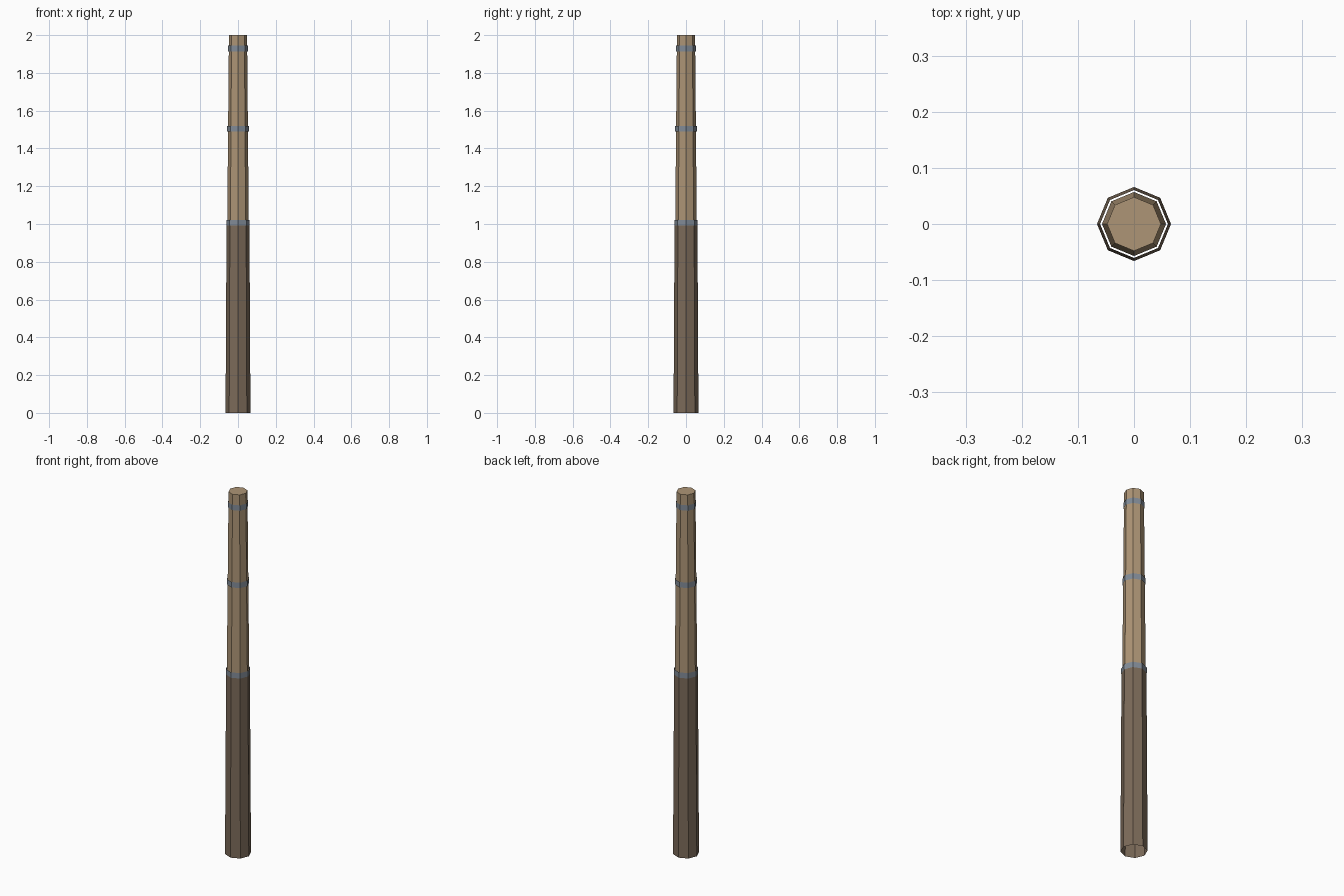
import bpy, math

if "Cube" in bpy.data.objects:
    bpy.data.objects.remove(bpy.data.objects["Cube"])


def material(name, rgb):
    m = bpy.data.materials.new(name)
    m.diffuse_color = (*rgb, 1)
    m.use_nodes = True
    m.node_tree.nodes["Principled BSDF"].inputs["Base Color"].default_value = m.diffuse_color
    return m


def tube(name, r0, r1, z0, z1, mat, cap_top=False):
    # eight-sided tapered tube with corners on the x and y axes
    n = 8
    verts = [(r * math.cos(math.tau * i / n), r * math.sin(math.tau * i / n), z)
             for r, z in ((r0, z0), (r1, z1)) for i in range(n)]
    faces = [(i, (i + 1) % n, n + (i + 1) % n, n + i) for i in range(n)]
    if cap_top:
        faces.append(tuple(range(n, 2 * n)))
    mesh = bpy.data.meshes.new(name)
    mesh.from_pydata(verts, [], faces)
    mesh.materials.append(mat)
    obj = bpy.data.objects.new(name, mesh)
    bpy.context.collection.objects.link(obj)
    return obj


dark = material("dark_wood", (0.20, 0.145, 0.10))
light = material("light_wood", (0.42, 0.30, 0.18))
metal = material("band_metal", (0.22, 0.26, 0.31))

# Shaft: open lower sleeve and narrower upper pole
tube("lower_shaft", 0.066, 0.0605, 0.0, 1.0, dark)
tube("upper_shaft", 0.057, 0.048, 1.0, 2.0, light, cap_top=True)

# Thin open bands around the shaft
for i, (z, r) in enumerate([(1.007, 0.062), (1.504, 0.057), (1.929, 0.052)]):
    tube(f"band_{i + 1}", r, r, z - 0.015, z + 0.015, metal)
